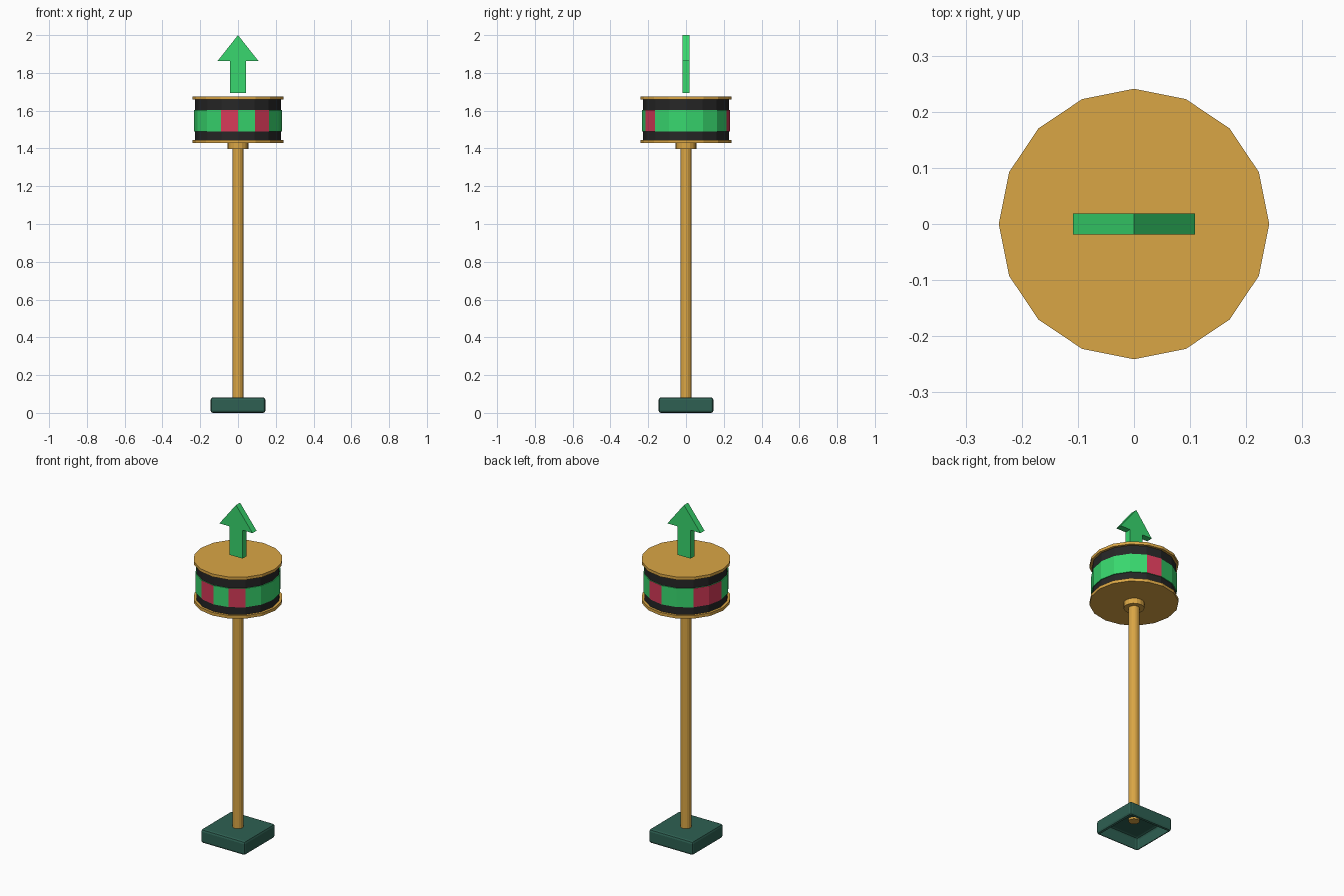
import bpy, bmesh
from math import atan2, degrees

cube = bpy.data.objects.get("Cube")
if cube:
    bpy.data.objects.remove(cube, do_unlink=True)


def material(name, rgb):
    # sRGB bytes to linear values
    lin = [((c / 255 + 0.055) / 1.055) ** 2.4 for c in rgb]
    m = bpy.data.materials.new(name)
    m.use_nodes = True
    m.diffuse_color = (*lin, 1)
    m.node_tree.nodes["Principled BSDF"].inputs["Base Color"].default_value = (*lin, 1)
    return m


gold = material("warm gold", (218, 166, 69))
green = material("bright green", (56, 215, 110))
red = material("crimson", (214, 58, 88))
black = material("soft black", (38, 38, 38))
teal = material("dark teal", (46, 96, 82))


def make_object(name, bm, *mats):
    bmesh.ops.recalc_face_normals(bm, faces=bm.faces)
    me = bpy.data.meshes.new(name)
    bm.to_mesh(me)
    bm.free()
    for m in mats:
        me.materials.append(m)
    ob = bpy.data.objects.new(name, me)
    bpy.context.collection.objects.link(ob)
    return ob


def cylinder(name, r, z0, z1, *mats, sides=16):
    bm = bmesh.new()
    bmesh.ops.create_cone(bm, cap_ends=True, segments=sides, radius1=r, radius2=r, depth=z1 - z0)
    bmesh.ops.translate(bm, vec=(0, 0, (z0 + z1) / 2), verts=bm.verts)
    return make_object(name, bm, *mats)


# Bevelled base, open underneath
bm = bmesh.new()
bmesh.ops.create_cube(bm, size=1)
bmesh.ops.scale(bm, vec=(0.29, 0.29, 0.082), verts=bm.verts)
bmesh.ops.translate(bm, vec=(0, 0, 0.041), verts=bm.verts)
bmesh.ops.bevel(bm, geom=bm.edges[:], offset=0.013, segments=2, profile=0.5, affect='EDGES')
bm.normal_update()
bottom = [f for f in bm.faces if f.normal.z < -0.99]
bmesh.ops.delete(bm, geom=bottom, context='FACES')
make_object("base", bm, teal)

# Pole and collar
cylinder("pole", 0.03, 0.07, 1.44, gold)
cylinder("collar", 0.056, 1.396, 1.43, gold)

# Drum: end discs, dark rims and the coloured band
cylinder("lower_disc", 0.241, 1.428, 1.446, gold)
cylinder("lower_rim", 0.227, 1.446, 1.491, black)
cylinder("upper_rim", 0.227, 1.603, 1.658, black)
cylinder("upper_disc", 0.241, 1.658, 1.675, gold)
band = cylinder("drum_band", 0.232, 1.491, 1.603, green, red)

# Red panels, counted anticlockwise from +x
red_panels = {3, 6, 7, 11, 13}
for p in band.data.polygons:
    if abs(p.normal.z) < 0.5:
        angle = degrees(atan2(p.center.y, p.center.x)) % 360
        p.material_index = int(int(angle / 22.5) in red_panels)

# Upright arrow: half outline mirrored, then extruded
half = [(0.043, 1.693), (0.043, 1.862), (0.109, 1.862)]
outline = half + [(0, 2.0)] + [(-x, z) for x, z in reversed(half)]
bm = bmesh.new()
face = bm.faces.new([bm.verts.new((x, -0.019, z)) for x, z in outline])
ext = bmesh.ops.extrude_face_region(bm, geom=[face], use_keep_orig=True)
moved = [v for v in ext["geom"] if isinstance(v, bmesh.types.BMVert)]
bmesh.ops.translate(bm, vec=(0, 0.038, 0), verts=moved)
make_object("arrow", bm, green)
